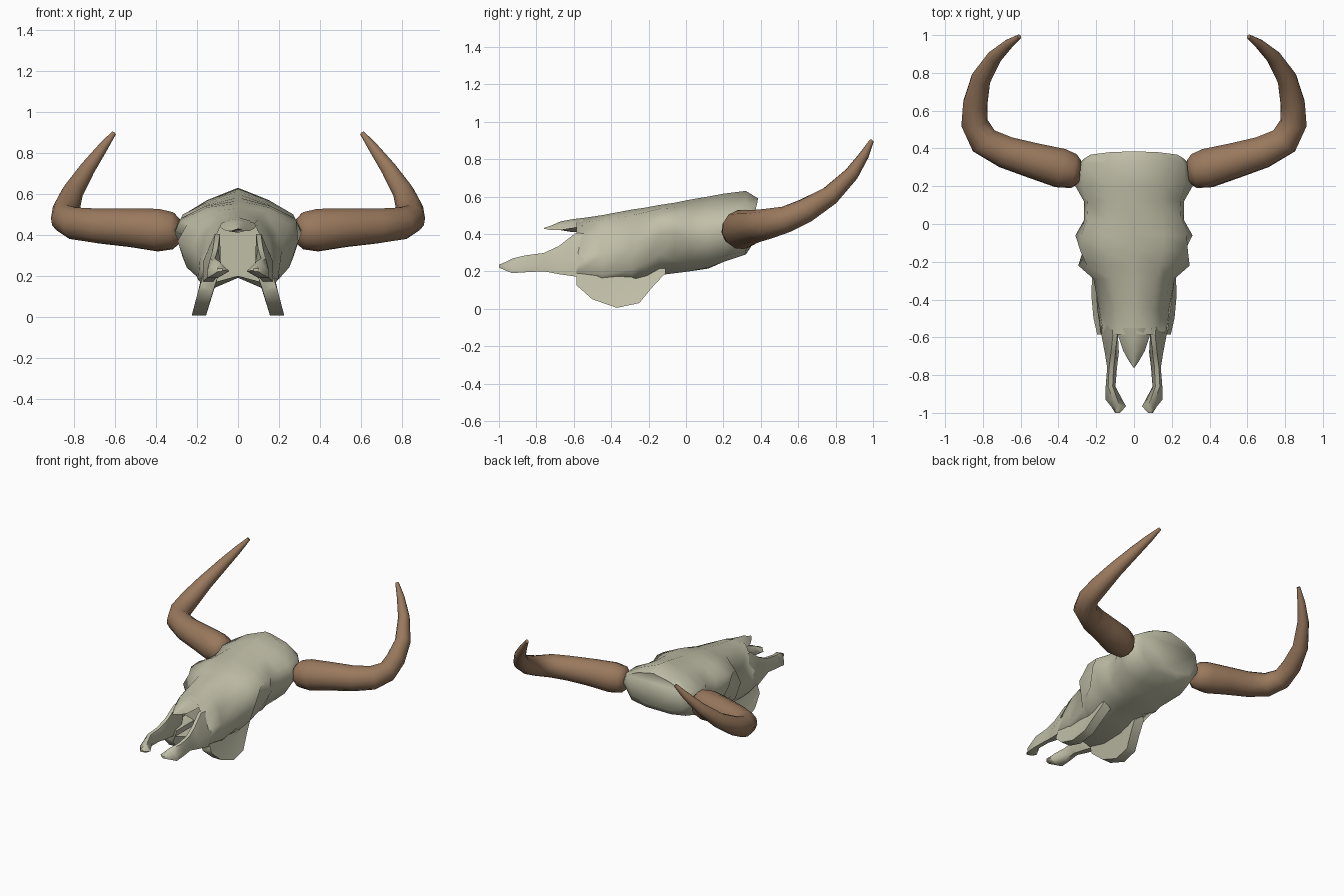
import bpy, bmesh, math
from mathutils import Vector

if "Cube" in bpy.data.objects:
    bpy.data.objects.remove(bpy.data.objects["Cube"])


def material(name, rgb):
    m = bpy.data.materials.new(name)
    m.diffuse_color = (*rgb, 1)
    m.use_nodes = True
    m.node_tree.nodes["Principled BSDF"].inputs["Base Color"].default_value = m.diffuse_color
    return m


bone = material("bone", (0.53, 0.52, 0.39))
horn_brown = material("horn_brown", (0.32, 0.19, 0.11))


def loft(name, rings, mat, angle, mirror=False, hollow_end=0):
    """Skin a list of closed rings of equal length and cap both ends."""
    bm = bmesh.new()
    rows = [[bm.verts.new(p) for p in r] for r in rings]
    n = len(rows[0])
    for a, b in zip(rows, rows[1:]):
        for i in range(n):
            j = (i + 1) % n
            bm.faces.new((a[i], a[j], b[j], b[i]))
    bm.faces.new(rows[0][::-1])
    end = bm.faces.new(rows[-1])
    if hollow_end:
        bmesh.ops.inset_region(bm, faces=[end], thickness=0.015)
        deep = bmesh.ops.extrude_face_region(bm, geom=[end])["geom"]
        bmesh.ops.translate(bm, vec=(0, hollow_end, 0),
                            verts=[g for g in deep if isinstance(g, bmesh.types.BMVert)])
        if end.is_valid:
            bm.faces.remove(end)
    if mirror:
        copy = bmesh.ops.duplicate(bm, geom=bm.verts[:] + bm.edges[:] + bm.faces[:])["geom"]
        for g in copy:
            if isinstance(g, bmesh.types.BMVert):
                g.co.x *= -1
    bmesh.ops.recalc_face_normals(bm, faces=bm.faces[:])
    me = bpy.data.meshes.new(name)
    bm.to_mesh(me)
    bm.free()
    me.materials.append(mat)
    ob = bpy.data.objects.new(name, me)
    bpy.context.collection.objects.link(ob)
    bpy.ops.object.select_all(action='DESELECT')
    ob.select_set(True)
    bpy.context.view_layer.objects.active = ob
    bpy.ops.object.shade_smooth_by_angle(angle=math.radians(angle))
    return ob


# Cranium and muzzle: y, top z, five side points (x, z), bottom z
sections = [
    (.385, .59, .13, .56, .23, .51, .26, .44, .20, .36, .10, .33, .33),
    (.32, .63, .15, .57, .265, .50, .29, .42, .22, .31, .10, .29, .29),
    (.20, .615, .15, .56, .27, .50, .31, .42, .24, .28, .10, .25, .25),
    (.12, .60, .14, .555, .245, .49, .265, .39, .22, .26, .10, .22, .215),
    (.02, .583, .15, .545, .25, .48, .265, .37, .21, .25, .10, .20, .20),
    (-.06, .567, .16, .54, .28, .48, .31, .41, .24, .26, .11, .19, .19),
    (-.14, .555, .15, .535, .285, .47, .24, .40, .27, .29, .12, .18, .19),
    (-.22, .54, .14, .515, .25, .45, .295, .37, .25, .24, .15, .15, .19),
    (-.29, .53, .12, .50, .19, .42, .215, .33, .205, .21, .15, .13, .19),
    (-.45, .50, .10, .475, .16, .40, .185, .29, .195, .18, .14, .13, .19),
    (-.585, .48, .08, .455, .115, .38, .16, .29, .175, .19, .11, .17, .20),
]
rings = []
for y, top, *side, bottom in sections:
    half = list(zip(side[::2], side[1::2]))
    outline = [(0, top)] + half + [(0, bottom)] + [(-x, z) for x, z in half[::-1]]
    # back plate curves forward at its sides and lower edge
    rings.append([(x, y - (.3 * x * x + max(0, .52 - z) * .2 if y > .35 else 0), z)
                  for x, z in outline])
loft("skull", rings, bone, 75, hollow_end=0.2)

# Pointed nasal bone: y, half width, ridge z, edge z, underside z
rings = []
for y, w, ridge, edge, under in ((-.55, .095, .486, .445, .41), (-.61, .078, .478, .43, .41),
                                 (-.67, .058, .467, .42, .425), (-.72, .03, .445, .42, .425),
                                 (-.76, .003, .432, .428, .429)):
    rings.append([(0, y, ridge), (w * .6, y, ridge * .6 + edge * .4), (w, y, edge), (0, y, under),
                  (-w, y, edge), (-w * .6, y, ridge * .6 + edge * .4)])
loft("nasal_bone", rings, bone, 60)

# Forked front jaw bones: y, top x, inner x, outer x, low z, high z
rings = []
for y, xt, xi, xo, lo, hi in ((-.50, .11, .10, .17, .18, .40), (-.59, .10, .085, .172, .172, .405),
                              (-.68, .11, .08, .155, .185, .335), (-.76, .12, .09, .142, .20, .298),
                              (-.86, .125, .098, .15, .195, .285), (-.93, .10, .062, .15, .19, .268),
                              (-.965, .085, .042, .122, .205, .25), (-1.0, .088, .075, .10, .22, .235)):
    mid = lo + .4 * (hi - lo)
    rings.append([(xt - .012, y, hi), (xt + .012, y, hi), (xo, y, mid),
                  (xo, y, lo), (xi * .6 + xo * .4, y, lo), (xi, y, mid)])
loft("front_jaw_bones", rings, bone, 60, mirror=True)

# Splayed cheek-tooth plates: y, lower edge z
rings = []
for y, lo in ((-.11, .19), (-.18, .115), (-.25, .03), (-.37, .005), (-.50, .05), (-.585, .125)):
    t = (.2 - lo) / .19
    xo, xi = .175 + .05 * t, .10 + .055 * t
    rings.append([(.09, y, .22), (.16, y, .24), (.178 + .017 * t, y, .6 * lo + .4 * .2),
                  (xo, y, lo), (xi, y, lo)])
loft("tooth_plates", rings, bone, 60, mirror=True)

# Curved tapering horns: x, y, z, radius
path = [(.285, .277, .42, .06), (.318, .28, .42, .092), (.39, .296, .423, .106),
        (.53, .335, .435, .096), (.68, .38, .443, .087), (.795, .44, .455, .081),
        (.845, .535, .478, .071), (.84, .64, .525, .066), (.81, .77, .605, .053),
        (.738, .885, .72, .039), (.665, .952, .82, .026), (.607, .992, .897, .012)]
pts = [Vector(p[:3]) for p in path]
rings = []
for i, p in enumerate(pts):
    a, b = pts[max(i - 1, 0)], pts[min(i + 1, len(pts) - 1)]
    tangent = ((p - a).normalized() + (b - p).normalized()).normalized()
    side = Vector((-.35, .55, -.75)).cross(tangent).normalized()
    up = tangent.cross(side)
    r = path[i][3]
    rings.append([p + r * (math.cos(k * math.tau / 12) * side + math.sin(k * math.tau / 12) * up)
                  for k in range(12)])
loft("horns", rings, horn_brown, 50, mirror=True)
